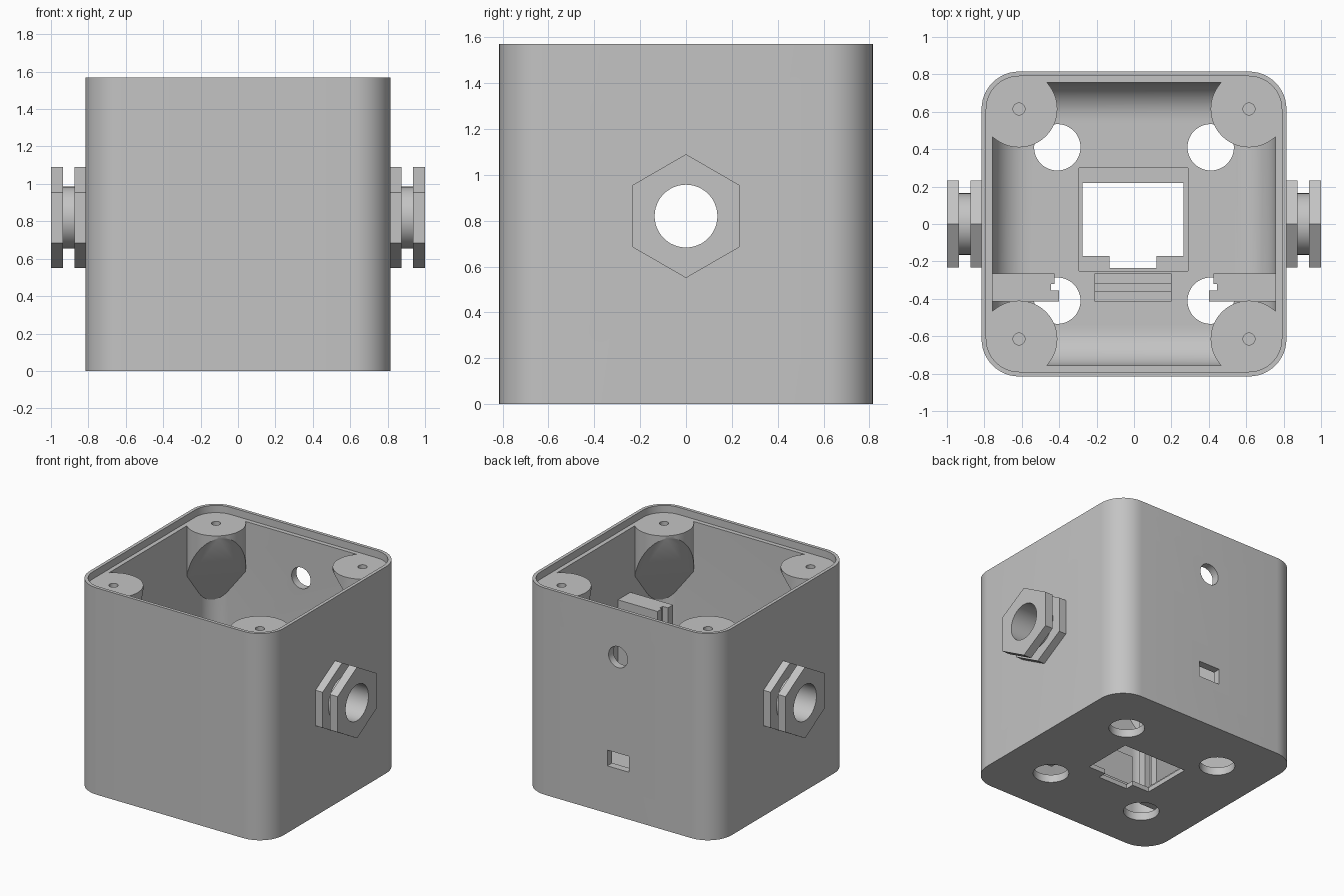
import bpy, bmesh, math
from mathutils import Vector

if "Cube" in bpy.data.objects:
    bpy.data.objects.remove(bpy.data.objects["Cube"])

grey = bpy.data.materials.new("light_grey_plastic")
grey.diffuse_color = (0.55, 0.55, 0.55, 1)
grey.use_nodes = True
grey.node_tree.nodes["Principled BSDF"].inputs["Base Color"].default_value = grey.diffuse_color

H, HALF, FLOOR, LEDGE = 1.57, 0.815, 0.06, 1.515


def finish(name, bm):
    bmesh.ops.recalc_face_normals(bm, faces=bm.faces)
    me = bpy.data.meshes.new(name)
    bm.to_mesh(me)
    bm.free()
    me.materials.append(grey)
    ob = bpy.data.objects.new(name, me)
    bpy.context.collection.objects.link(ob)
    return ob


def prism(name, pts, a, b, axis="z"):
    """Extrude a 2D outline from a to b (outline is xy, yz or xz)."""
    place = {"z": lambda u, v, w: (u, v, w),
             "x": lambda u, v, w: (w, u, v),
             "y": lambda u, v, w: (u, w, v)}[axis]
    bm = bmesh.new()
    lo = [bm.verts.new(place(u, v, a)) for u, v in pts]
    hi = [bm.verts.new(place(u, v, b)) for u, v in pts]
    n = len(pts)
    bm.faces.new(lo)
    bm.faces.new(hi)
    for i in range(n):
        bm.faces.new((lo[i], lo[(i + 1) % n], hi[(i + 1) % n], hi[i]))
    return finish(name, bm)


def circle(u, v, r, n=48, start=0.0):
    return [(u + r * math.cos(start + 2 * math.pi * i / n),
             v + r * math.sin(start + 2 * math.pi * i / n)) for i in range(n)]


def rect(u0, u1, v0, v1):
    return [(u0, v0), (u1, v0), (u1, v1), (u0, v1)]


def rounded(half, r, n=12):
    pts = []
    for k, (sx, sy) in enumerate(((1, 1), (-1, 1), (-1, -1), (1, -1))):
        for i in range(n + 1):
            t = math.pi / 2 * (k + i / n)
            pts.append((sx * (half - r) + r * math.cos(t),
                        sy * (half - r) + r * math.sin(t)))
    return pts


def boolean(ob, tool, op="DIFFERENCE"):
    m = ob.modifiers.new("bool", "BOOLEAN")
    m.operation, m.solver, m.object = op, "EXACT", tool
    bpy.ops.object.select_all(action="DESELECT")
    bpy.context.view_layer.objects.active = ob
    ob.select_set(True)
    bpy.ops.object.modifier_apply(modifier=m.name)
    bpy.data.objects.remove(tool)


def cavity():
    """Inner hollow with a rounded transition from floor to walls."""
    bm = bmesh.new()
    rings, fr = [], 0.2
    levels = [(fr * (1 - math.sin(t)), FLOOR + fr * (1 - math.cos(t)))
              for t in (math.pi / 2 * i / 10 for i in range(11))]
    levels.append((0, H + 0.1))
    for inset, z in levels:
        pts = rounded(0.757 - inset, max(0.142 - inset, 0.004))
        rings.append([bm.verts.new((x, y, z)) for x, y in pts])
    n = len(rings[0])
    for a, b in zip(rings, rings[1:]):
        for i in range(n):
            bm.faces.new((a[i], a[(i + 1) % n], b[(i + 1) % n], b[i]))
    bm.faces.new(rings[0])
    bm.faces.new(rings[-1])
    return finish("cavity_cutter", bm)


# Box shell: hollow, lid recess, floor seat and all openings
shell = prism("box_shell", rounded(HALF, 0.2), 0, H)
boolean(shell, cavity())
boolean(shell, prism("lid_cutter", rounded(0.79, 0.175), LEDGE, H + 0.1))
boolean(shell, prism("seat_cutter", rect(-0.295, 0.29, -0.25, 0.3), 0.035, 0.2))
window = [(-0.275, 0.22), (-0.275, -0.17), (-0.13, -0.17), (-0.13, -0.235),
          (0.12, -0.235), (0.12, -0.17), (0.265, -0.17), (0.265, 0.22)]
boolean(shell, prism("window_cutter", window, -0.1, 0.2))
for sx in (-1, 1):
    for sy in (-1, 1):
        boolean(shell, prism("hole_cutter", circle(sx * 0.41, sy * 0.41, 0.124), -0.1, 0.2))
boolean(shell, prism("bore_cutter", circle(0, 0.82, 0.137), -1.2, 1.2, "x"))
boolean(shell, prism("back_hole_cutter", circle(0, 1.21, 0.08), 0.6, 1.0, "y"))
boolean(shell, prism("back_slot_cutter", rect(-0.09, 0.09, 0.36, 0.48), 0.6, 1.0, "y"))

# Corner screw posts, undercut on a slant toward the corner
for sx in (-1, 1):
    for sy in (-1, 1):
        c = 0.615
        post = prism("screw_post", circle(sx * c, sy * c, 0.205, 64), 0.6, LEDGE)
        bm = bmesh.new()
        bm.from_mesh(post.data)
        out = Vector((sx, sy, 0)).normalized()
        tip = Vector((sx * c, sy * c, LEDGE - 0.02)) - out * 0.205
        normal = out * 1.8 + Vector((0, 0, 1))
        cut = bmesh.ops.bisect_plane(bm, geom=bm.verts[:] + bm.edges[:] + bm.faces[:],
                                     plane_co=tip, plane_no=normal, clear_inner=True)
        edges = [e for e in cut["geom_cut"] if isinstance(e, bmesh.types.BMEdge)]
        bmesh.ops.holes_fill(bm, edges=edges)
        bmesh.ops.recalc_face_normals(bm, faces=bm.faces)
        bm.to_mesh(post.data)
        bm.free()
        boolean(post, prism("trim", rounded(0.78, 0.165), 0.3, 2), "INTERSECT")
        boolean(post, prism("screw_cutter", circle(sx * c, sy * c, 0.032, 24), 1.2, 2))

# Side fittings: two hexagonal flanges with a round neck, bored through
for s in (-1, 1):
    hexagon = circle(0, 0.82, 0.27, 6, math.pi / 2)
    for name, pts, a, b in (("inner_hex_flange", hexagon, 0.8, 0.875),
                            ("fitting_neck", circle(0, 0.82, 0.165), 0.87, 0.94),
                            ("outer_hex_flange", hexagon, 0.935, 1.0)):
        part = prism(name, pts, s * a, s * b, "x")
        boolean(part, prism("bore", circle(0, 0.82, 0.137), -1.2, 1.2, "x"))

# Grooved side rails and the grooved floor clip for an upright board
rail = [(0.77, -0.265), (0.425, -0.265), (0.425, -0.32), (0.445, -0.32),
        (0.445, -0.355), (0.4, -0.355), (0.4, -0.415), (0.77, -0.415)]
for s in (-1, 1):
    prism("board_rail", [(s * x, y) for x, y in rail], FLOOR, 1.03)
clip = [(-0.265, 0.05), (-0.265, 0.3), (-0.32, 0.3), (-0.32, 0.2),
        (-0.36, 0.2), (-0.36, 0.3), (-0.415, 0.3), (-0.415, 0.05)]
prism("board_clip", clip, -0.21, 0.2, "x")

# Smooth the curved walls, keep edges crisp
bpy.ops.object.select_all(action="SELECT")
bpy.context.view_layer.objects.active = shell
bpy.ops.object.shade_smooth_by_angle(angle=math.radians(30))
